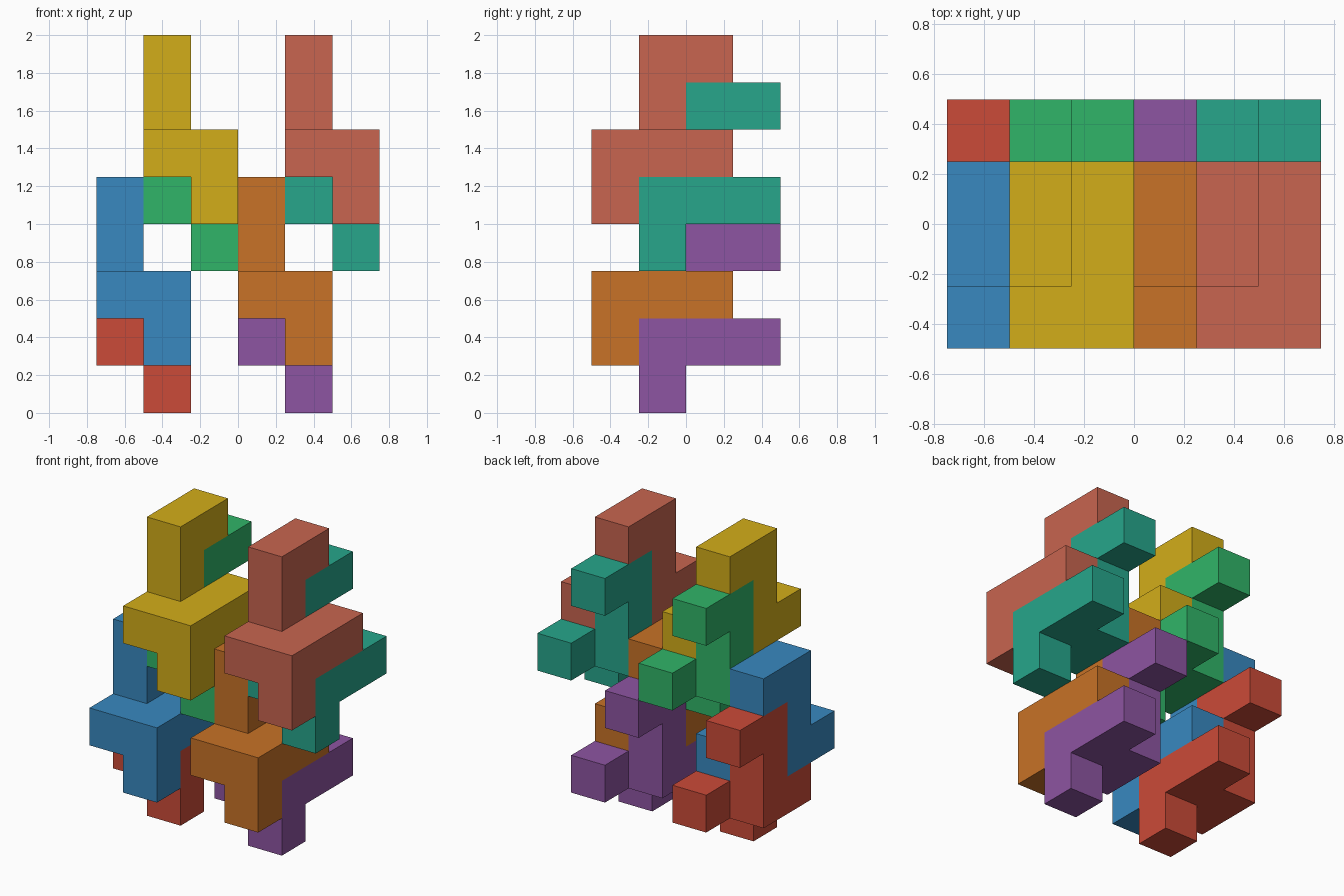
import bpy
import bmesh
from mathutils import Vector

if "Cube" in bpy.data.objects:
    bpy.data.objects.remove(bpy.data.objects["Cube"])

U = 0.25  # size of one cube cell

# Cells of the single repeated puzzle piece (x, y, z)
CELLS = {(1, 0, 1),
         (0, 0, 2), (0, 1, 2), (1, 0, 2), (1, 1, 2), (1, 2, 2),
         (0, 1, 3),
         (0, 1, 4), (0, 2, 4)}


def piece(name, offset, color):
    """One interlocking piece: outer skin of the cells, flat areas merged."""
    bm = bmesh.new()
    for c in CELLS:
        for axis in range(3):
            for s in (0, 1):
                n = list(c)
                n[axis] += 1 if s else -1
                if tuple(n) in CELLS:
                    continue
                a, b = (axis + 1) % 3, (axis + 2) % 3
                corners = []
                for da, db in ((0, 0), (1, 0), (1, 1), (0, 1)):
                    p = list(c)
                    p[axis] += s
                    p[a] += da
                    p[b] += db
                    corners.append(bm.verts.new((Vector(p) + Vector(offset)) * U))
                bm.faces.new(corners if s else corners[::-1])
    bmesh.ops.remove_doubles(bm, verts=bm.verts[:], dist=1e-4)
    bmesh.ops.dissolve_limit(bm, angle_limit=0.01, verts=bm.verts[:], edges=bm.edges[:])
    bmesh.ops.recalc_face_normals(bm, faces=bm.faces[:])
    mesh = bpy.data.meshes.new(name)
    bm.to_mesh(mesh)
    bm.free()
    mat = bpy.data.materials.new(name + "_paint")
    mat.diffuse_color = (*color, 1)
    mat.use_nodes = True
    mat.node_tree.nodes["Principled BSDF"].inputs["Base Color"].default_value = mat.diffuse_color
    mesh.materials.append(mat)
    obj = bpy.data.objects.new(name, mesh)
    bpy.context.collection.objects.link(obj)


# Each place holds a front piece and an identical rear piece one cell back and down
PLACES = [
    ("lower_left", (-3, -2, 0), (0.04, 0.25, 0.53), (0.60, 0.07, 0.04)),
    ("upper_left", (-2, -2, 3), (0.65, 0.42, 0.01), (0.03, 0.46, 0.14)),
    ("lower_right", (0, -2, 0), (0.58, 0.17, 0.02), (0.27, 0.09, 0.36)),
    ("upper_right", (1, -2, 3), (0.58, 0.13, 0.08), (0.02, 0.38, 0.26)),
]
for name, (x, y, z), front, rear in PLACES:
    piece(name + "_front_piece", (x, y, z), front)
    piece(name + "_rear_piece", (x, y + 1, z - 1), rear)
